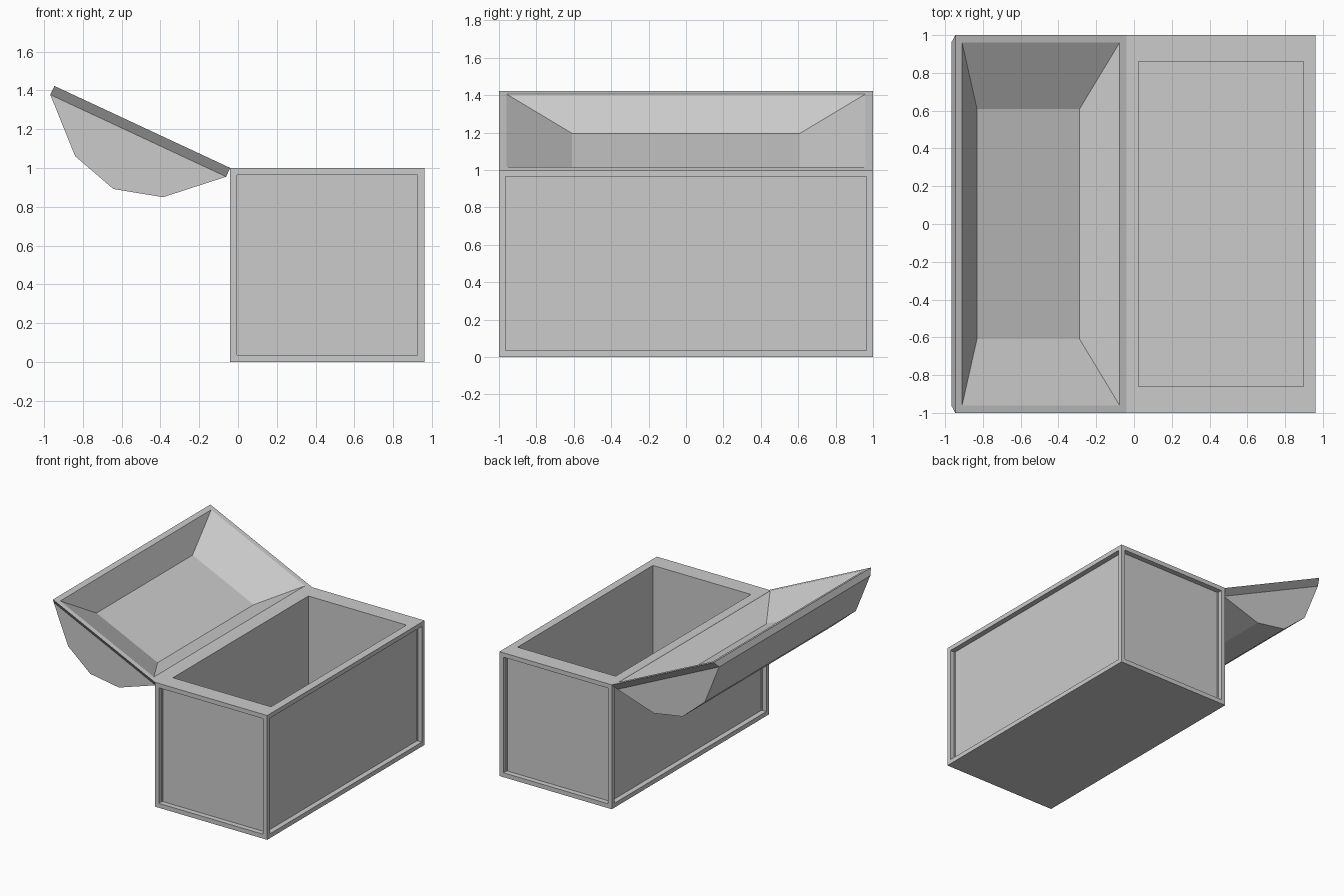
import bpy, bmesh, math

if "Cube" in bpy.data.objects:
    bpy.data.objects.remove(bpy.data.objects["Cube"])

HINGE_X, TOP = -0.04, 1.0


def finish(bm, name):
    bmesh.ops.recalc_face_normals(bm, faces=bm.faces[:])
    mesh = bpy.data.meshes.new(name)
    bm.to_mesh(mesh)
    bm.free()
    obj = bpy.data.objects.new(name, mesh)
    bpy.context.collection.objects.link(obj)
    return obj


# Chest body: a box with recessed side panels and a hollow interior
bm = bmesh.new()
bmesh.ops.create_cube(bm, size=1)
for v in bm.verts:
    v.co.x += 0.5 + HINGE_X
    v.co.y *= 2
    v.co.z += 0.5
bm.normal_update()
sides = [f for f in bm.faces if abs(f.normal.z) < 0.5]
top = next(f for f in bm.faces if f.normal.z > 0.5)

# side panels: frame inset, then pushed inwards
bmesh.ops.inset_individual(bm, faces=sides, thickness=0.05)
for panel in sides:
    n = panel.normal.copy()
    new = bmesh.ops.extrude_discrete_faces(bm, faces=[panel])["faces"][0]
    bmesh.ops.translate(bm, verts=new.verts[:], vec=n * -0.042)

# interior: thicker end walls than long walls
bmesh.ops.inset_individual(bm, faces=[top], thickness=0.09)
for v in top.verts:
    v.co.y = math.copysign(0.86, v.co.y)
floor = bmesh.ops.extrude_discrete_faces(bm, faces=[top])["faces"][0]
bmesh.ops.translate(bm, verts=floor.verts[:], vec=(0, 0, -0.91))
finish(bm, "chest_body")

# Lid: faceted dome with a tapered rim and a hopper-shaped hollow,
# modelled flat from the hinge line and then swung open
bm = bmesh.new()


def rect(x0, x1, y, z):
    return [bm.verts.new((x, s * y, z)) for x, s in
            ((x0, -1), (x1, -1), (x1, 1), (x0, 1))]


def bridge(a, b):
    for i in range(4):
        j = (i + 1) % 4
        bm.faces.new((a[i], a[j], b[j], b[i]))


rim = rect(0, 1, 1.0, 0)
base = rect(0, 1, 0.96, 0.05)
opening = rect(0.04, 0.96, 0.96, 0)
hollow = rect(0.2, 0.8, 0.61, 0.157)
for a, b in ((base, rim), (rim, opening), (opening, hollow)):
    bridge(a, b)
bm.faces.new(hollow)

# dome strips and end caps
arc = [(0.25, 0.283), (0.5, 0.353), (0.75, 0.283)]
front, back = [[base[i]] + [bm.verts.new((x, y, z)) for x, z in arc] + [base[j]]
               for i, j, y in ((0, 1, -0.96), (3, 2, 0.96))]
for i in range(4):
    bm.faces.new((front[i], front[i + 1], back[i + 1], back[i]))
bm.faces.new(front)
bm.faces.new(back)
lid = finish(bm, "lid")
lid.location = (HINGE_X, 0, TOP)
lid.rotation_euler.y = math.radians(205)
